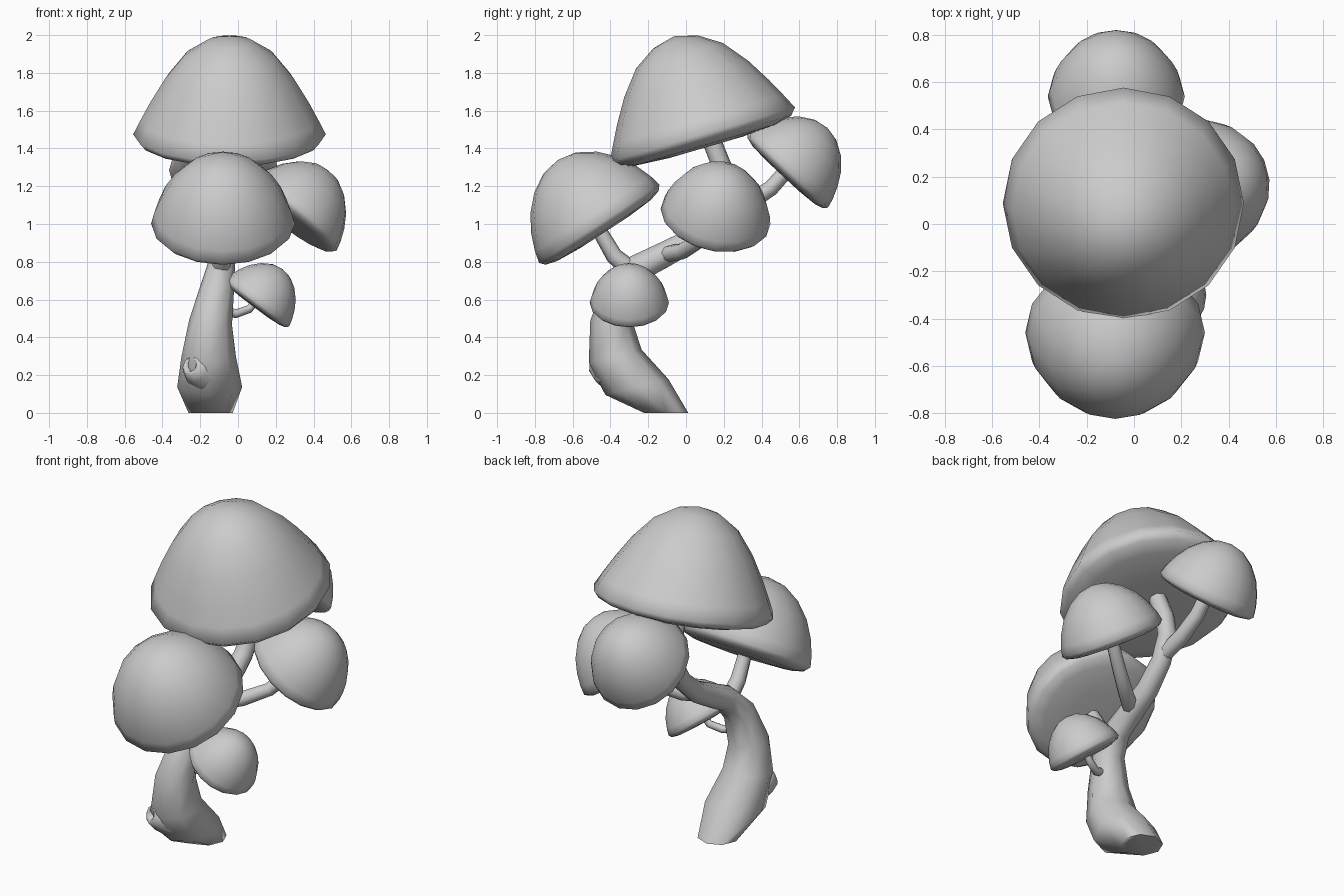
import bpy, bmesh, math
from mathutils import Vector

if "Cube" in bpy.data.objects:
    bpy.data.objects.remove(bpy.data.objects["Cube"])

grey = bpy.data.materials.new("plain grey")
grey.use_nodes = True
grey.diffuse_color = (0.6, 0.6, 0.6, 1)
grey.node_tree.nodes["Principled BSDF"].inputs["Base Color"].default_value = (0.6, 0.6, 0.6, 1)


def finish(name, bm):
    bmesh.ops.recalc_face_normals(bm, faces=bm.faces)
    mesh = bpy.data.meshes.new(name)
    bm.to_mesh(mesh)
    bm.free()
    mesh.materials.append(grey)
    obj = bpy.data.objects.new(name, mesh)
    bpy.context.collection.objects.link(obj)
    bpy.ops.object.select_all(action='DESELECT')
    obj.select_set(True)
    bpy.context.view_layer.objects.active = obj
    bpy.ops.object.shade_smooth_by_angle(angle=math.radians(80))
    return obj


def bridge(bm, rings):
    n = len(rings[0])
    for a, b in zip(rings, rings[1:]):
        for i in range(n):
            j = (i + 1) % n
            bm.faces.new((a[i], a[j], b[j], b[i]))


# Bell profiles as (radius, height) in units of the rim radius
UNDERSIDE = [(0.4, -0.12), (0.78, -0.095), (0.94, -0.05), (1, 0.02)]
TALL_BELL = [(0.92, 0.18), (0.82, 0.37), (0.67, 0.62), (0.47, 0.87), (0.24, 1.02)]
ROUND_BELL = [(0.96, 0.19), (0.87, 0.42), (0.73, 0.66), (0.52, 0.88), (0.27, 1.03)]


def cap(name, centre, normal, radius, bell=ROUND_BELL, sides=16):
    axis = Vector(normal).normalized()
    across = Vector((1, 0, 0)) if abs(axis.x) < 0.4 else Vector((0, 1, 0))
    u = (across - axis * across.dot(axis)).normalized()
    v = axis.cross(u)
    centre = Vector(centre)
    bm = bmesh.new()
    rings = []
    for r, h in UNDERSIDE + bell:
        ring = []
        for i in range(sides):
            a = math.tau * i / sides
            offset = (u * math.cos(a) + v * math.sin(a)) * r + axis * h
            ring.append(bm.verts.new(centre + offset * radius))
        rings.append(ring)
    bridge(bm, rings)
    # Close the underside and the crown with fans
    for ring, h in ((rings[0], -0.12), (rings[-1], 1.08)):
        tip = bm.verts.new(centre + axis * h * radius)
        for i in range(sides):
            bm.faces.new((ring[i], ring[(i + 1) % sides], tip))
    return finish(name, bm)


def tube(name, path, sides=8, start=()):
    """Sweep a round section along (x, y, z, radius); start fixes the first ring normals."""
    pts = [Vector(p[:3]) for p in path]
    bm = bmesh.new()
    rings = []
    side = None
    for i, p in enumerate(pts):
        if i < len(start):
            t = Vector(start[i]).normalized()
        else:
            t = (pts[min(i + 1, len(pts) - 1)] - pts[max(i - 1, 0)]).normalized()
        if side is None:
            side = Vector((1, 0, 0)) if abs(t.x) < 0.7 else Vector((0, 1, 0))
        side = (side - t * side.dot(t)).normalized()
        other = t.cross(side)
        rings.append([bm.verts.new(p + path[i][3] * (side * math.cos(a) + other * math.sin(a)))
                      for a in (math.tau * k / sides for k in range(sides))])
    bridge(bm, rings)
    bm.faces.new(rings[0])
    bm.faces.new(rings[-1])
    return finish(name, bm)


# Caps
cap("main_cap", (-0.045, 0.09, 1.465), (0, -0.28, 0.96), 0.51, TALL_BELL)
cap("front_cap", (-0.08, -0.455, 0.995), (0, -0.545, 0.838), 0.38)
cap("left_cap", (0.285, 0.155, 1.035), (0.6, 0.17, 0.78), 0.295)
cap("back_cap", (-0.075, 0.535, 1.28), (0, 0.68, 0.73), 0.29)
cap("small_cap", (0.10, -0.30, 0.58), (0.6, 0, 0.8), 0.21)

# Trunk, bending back and then up into the main cap
tube("trunk", [(-0.145, -0.105, 0, 0.117), (-0.15, -0.26, 0.137, 0.172),
               (-0.155, -0.375, 0.30, 0.144), (-0.145, -0.393, 0.48, 0.114),
               (-0.11, -0.35, 0.66, 0.09), (-0.09, -0.25, 0.77, 0.074),
               (-0.085, -0.12, 0.835, 0.068), (-0.08, 0.02, 0.91, 0.062),
               (-0.07, 0.15, 1.03, 0.056), (-0.06, 0.215, 1.16, 0.055),
               (-0.055, 0.20, 1.28, 0.052), (-0.05, 0.14, 1.43, 0.05)],
     start=[(0, 0, 1), (0, -0.25, 1), (0, -0.25, 1)])

# Branches carrying the side caps
tube("front_branch", [(-0.09, -0.28, 0.75, 0.05), (-0.085, -0.38, 0.83, 0.045),
                      (-0.08, -0.45, 0.95, 0.04)])
tube("left_branch", [(-0.07, -0.11, 0.84, 0.045), (0.04, -0.02, 0.855, 0.044),
                     (0.16, 0.07, 0.91, 0.04), (0.27, 0.14, 1.02, 0.037)])
tube("back_branch", [(-0.07, 0.17, 1.06, 0.045), (-0.07, 0.33, 1.11, 0.045),
                     (-0.075, 0.45, 1.19, 0.042), (-0.075, 0.53, 1.28, 0.04)])
tube("small_branch", [(-0.11, -0.36, 0.55, 0.026), (-0.01, -0.34, 0.525, 0.024),
                      (0.06, -0.31, 0.55, 0.022), (0.10, -0.30, 0.60, 0.02)])

# Hollow broken-off stump on the trunk
tube("broken_stump", [(-0.19, -0.40, 0.22, 0.10), (-0.225, -0.45, 0.235, 0.078),
                      (-0.25, -0.485, 0.25, 0.05), (-0.248, -0.482, 0.25, 0.032),
                      (-0.225, -0.445, 0.24, 0.026)],
     start=[(-0.5, -0.8, 0.25)] * 5)
